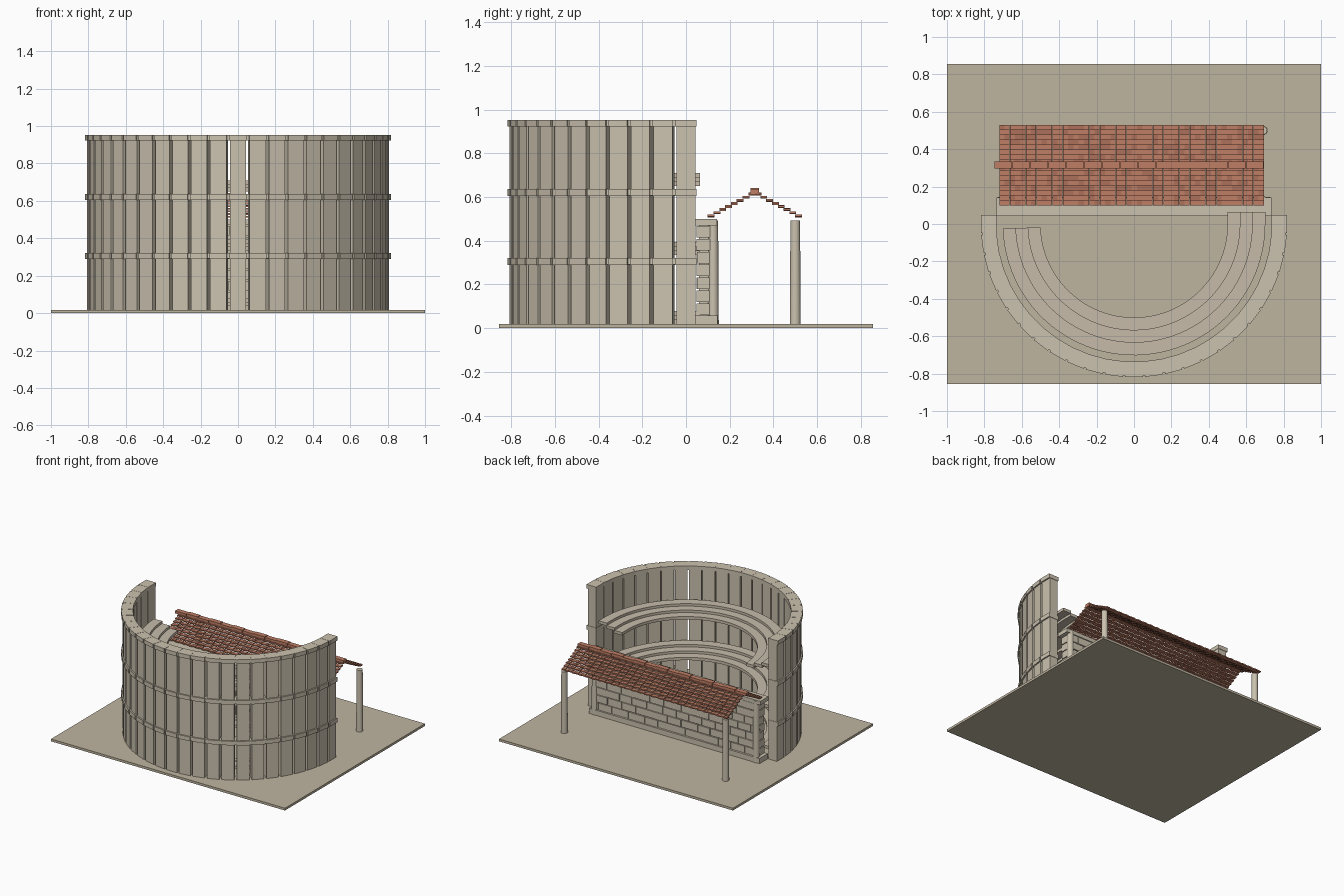
import bpy, bmesh, random
from math import radians, sin, cos, pi
from mathutils import Matrix, Vector

if "Cube" in bpy.data.objects:
    bpy.data.objects.remove(bpy.data.objects["Cube"])

random.seed(4)


def material(name, rgb):
    m = bpy.data.materials.new(name)
    m.diffuse_color = (*rgb, 1)
    m.use_nodes = True
    m.node_tree.nodes["Principled BSDF"].inputs["Base Color"].default_value = m.diffuse_color
    return m


STONE = material("pale_stone", (0.60, 0.54, 0.43))
SEAT = material("seat_stone", (0.57, 0.50, 0.40))
EARTH = material("ground_stone", (0.52, 0.46, 0.35))
TILES = [material("terracotta_a", (0.52, 0.21, 0.13)),
         material("terracotta_b", (0.42, 0.16, 0.10))]


def add_box(bm, lo, hi, angle=0.0, mat=0):
    """Axis box from lo to hi, then turned about the z axis."""
    lo, hi = Vector(lo), Vector(hi)
    m = (Matrix.Rotation(angle, 4, 'Z') @ Matrix.Translation((lo + hi) / 2)
         @ Matrix.Diagonal((*(hi - lo), 1)))
    verts = bmesh.ops.create_cube(bm, size=1, matrix=m)["verts"]
    for f in {f for v in verts for f in v.link_faces}:
        f.material_index = mat


def finish(bm, name, *mats):
    bmesh.ops.recalc_face_normals(bm, faces=bm.faces)
    me = bpy.data.meshes.new(name)
    bm.to_mesh(me)
    bm.free()
    ob = bpy.data.objects.new(name, me)
    bpy.context.collection.objects.link(ob)
    for m in mats:
        me.materials.append(m)
    return ob


def add_arc(bm, r0, r1, z0, z1, a0, a1, steps, tail=0.0):
    """Sweep a rectangular section round the z axis; tail extends the end in +y."""
    stations = [(radians(a0 + (a1 - a0) * i / steps), 0) for i in range(steps + 1)]
    if tail:
        stations.append((stations[-1][0], tail))
    rings = [[bm.verts.new((r * cos(a), r * sin(a) + t, z))
              for r, z in ((r0, z0), (r1, z0), (r1, z1), (r0, z1))]
             for a, t in stations]
    for p, q in zip(rings, rings[1:]):
        for k in range(4):
            bm.faces.new((p[k], p[(k + 1) % 4], q[(k + 1) % 4], q[k]))
    bm.faces.new(rings[0])
    bm.faces.new(rings[-1][::-1])


# ground slab
bm = bmesh.new()
add_box(bm, (-1, -0.855, 0), (1, 0.855, 0.018))
finish(bm, "ground", EARTH)

# outer wall: 25 tall piers with narrow slits between them
STEP = radians(7.5)
angles = [pi + i * STEP for i in range(25)]
bm = bmesh.new()
for a in angles:
    add_box(bm, (0.738, -0.044, 0.018), (0.808, 0.044, 0.925), a)
finish(bm, "wall_piers", STONE)

# three cornice bands, each a ring with a block over every pier
bm = bmesh.new()
for z0, z1 in ((0.29, 0.322), (0.605, 0.637), (0.922, 0.953)):
    add_arc(bm, 0.737, 0.811, z0 + 0.001, z1 - 0.001, 177.2, 362.8, 50)
    for a in angles:
        add_box(bm, (0.735, -0.047, z0), (0.818, 0.047, z1), a)
finish(bm, "cornice_bands", STONE)

# three galleries of three stepped seat rows
bm = bmesh.new()
for base in (0.018, 0.335, 0.65):
    for i in range(3):
        r = 0.50 + i * 0.066
        z = base + i * 0.019
        add_arc(bm, r, r + 0.07, z, z + 0.022, 182, 360, 48, tail=0.065)
finish(bm, "seat_rows", SEAT)

# stage wall: plinth, core, coursed blocks and cap
bm = bmesh.new()
add_box(bm, (-0.73, 0.042, 0.018), (0.73, 0.145, 0.058))
add_box(bm, (-0.695, 0.06, 0.05), (0.695, 0.128, 0.48))
add_box(bm, (-0.735, 0.042, 0.47), (0.735, 0.142, 0.50))
ROW = 0.0588
for row in range(7):
    z = 0.058 + row * ROW
    x = -0.708
    first = True
    while x < 0.70:
        w = 0.06 if (first and row % 2) else random.uniform(0.10, 0.15)
        first = False
        x2 = 0.708 if x + w > 0.66 else x + w
        d = random.uniform(0, 0.005)
        add_box(bm, (x + 0.002, 0.053 - d, z + 0.003), (x2 - 0.002, 0.134 + d, z + ROW - 0.003))
        x = x2
finish(bm, "stage_wall", STONE)

# porch columns with small bases and capitals
bm = bmesh.new()
for x in (-0.69, 0.69):
    for y in (0.125, 0.50):
        bmesh.ops.create_cone(bm, cap_ends=True, segments=16, radius1=0.025,
                              radius2=0.022, depth=0.474,
                              matrix=Matrix.Translation((x, y, 0.255)))
columns = finish(bm, "porch_columns", STONE)
bpy.context.view_layer.objects.active = columns
columns.select_set(True)
bpy.ops.object.shade_smooth_by_angle()

# tiled roof: stepped rows of small tiles on both slopes
bm = bmesh.new()
ROWS, COLS, X0, X1 = 8, 50, -0.72, 0.695
pitch = (X1 - X0) / COLS
for side in (-1, 1):
    for r in range(ROWS):
        y = 0.315 + side * (0.2 - r * 0.0265)
        z = 0.512 + r * 0.0142
        for c in range(COLS):
            x = X0 + c * pitch
            lift = 0.003 * (c % 2) + random.uniform(0, 0.0015)
            add_box(bm, (x, y - 0.0155, z - 0.005 + lift),
                    (x + pitch - 0.001, y + 0.0155, z + 0.004 + lift),
                    mat=int(random.random() < 0.3))
finish(bm, "roof_tiles", *TILES)

# ridge tiles
bm = bmesh.new()
N = 15
w = (0.695 + 0.745) / N
for i in range(N):
    x = -0.745 + i * w
    add_box(bm, (x, 0.296, 0.617), (x + w - 0.002, 0.334, 0.637 + 0.004 * (i % 2)))
finish(bm, "roof_ridge", TILES[0])
